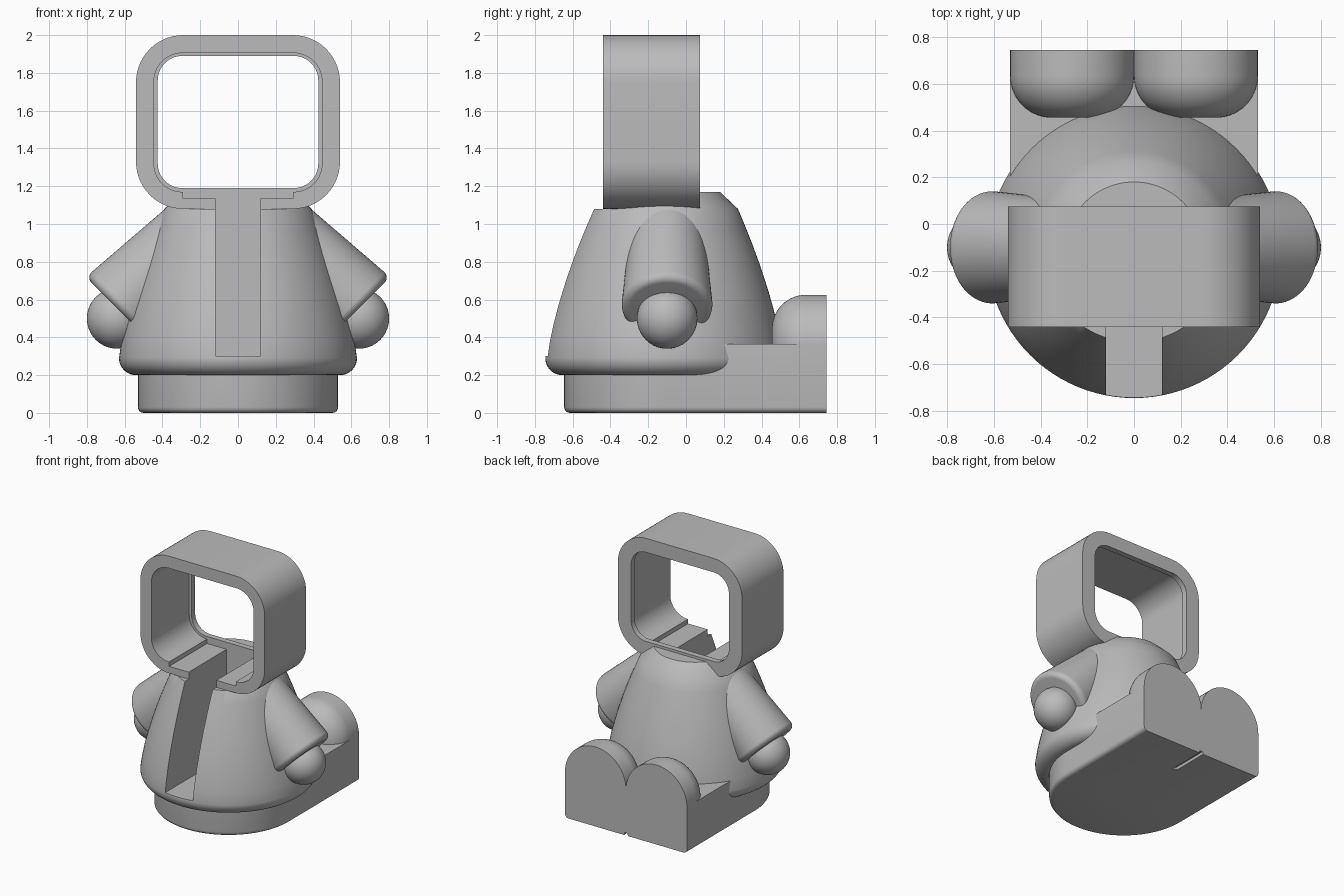
import bpy, bmesh, math
from mathutils import Vector

cube = bpy.data.objects.get("Cube")
if cube:
    bpy.data.objects.remove(cube, do_unlink=True)

grey = bpy.data.materials.new("plain grey")
grey.use_nodes = True
COLOUR = (0.5, 0.5, 0.5, 1)
grey.diffuse_color = COLOUR
grey.node_tree.nodes["Principled BSDF"].inputs["Base Color"].default_value = COLOUR

AXIS_Y = -0.115    # centre line of the body
HEAD_FRONT, HEAD_BACK, LIP = -0.44, 0.075, 0.03


def make(name, bm):
    bmesh.ops.recalc_face_normals(bm, faces=bm.faces)
    mesh = bpy.data.meshes.new(name)
    bm.to_mesh(mesh)
    bm.free()
    mesh.materials.append(grey)
    obj = bpy.data.objects.new(name, mesh)
    bpy.context.collection.objects.link(obj)
    return obj


def arc(cx, cy, r, start, end, steps=10):
    angles = [math.radians(start + (end - start) * i / steps) for i in range(steps + 1)]
    return [(cx + r * math.cos(a), cy + r * math.sin(a)) for a in angles]


def lathe(name, profile, steps=96):
    """Spin (radius, height) points around z."""
    bm = bmesh.new()
    verts = [bm.verts.new((r, 0, h)) for r, h in profile]
    edges = [bm.edges.new(pair) for pair in zip(verts, verts[1:])]
    bmesh.ops.spin(bm, geom=verts + edges, axis=(0, 0, 1), cent=(0, 0, 0),
                   angle=math.tau, steps=steps)
    bmesh.ops.remove_doubles(bm, verts=bm.verts, dist=0.0001)
    return make(name, bm)


def prism(name, outline, to_3d, push):
    """Extrude a flat outline."""
    bm = bmesh.new()
    face = bm.faces.new([bm.verts.new(to_3d(a, b)) for a, b in outline])
    new = bmesh.ops.extrude_face_region(bm, geom=[face])["geom"]
    bmesh.ops.translate(bm, vec=push, verts=[v for v in new if isinstance(v, bmesh.types.BMVert)])
    return make(name, bm)


def box(name, x, y0, y1, z0, z1):
    return prism(name, [(-x, y0), (x, y0), (x, y1), (-x, y1)],
                 lambda a, b: (a, b, z0), (0, 0, z1 - z0))


def rounded(name, x, z0, z1, r, y0, y1):
    """Rounded rectangle facing the front."""
    pts = []
    for sx, z, a in ((1, z1 - r, 0), (-1, z1 - r, 90), (-1, z0 + r, 180), (1, z0 + r, 270)):
        pts += arc(sx * (x - r), z, r, a, a + 90, 14)
    return prism(name, pts, lambda a, b: (a, y0, b), (0, y1 - y0, 0))


def cut(obj, *cutters):
    bpy.ops.object.select_all(action='DESELECT')
    bpy.context.view_layer.objects.active = obj
    obj.select_set(True)
    for cutter in cutters:
        mod = obj.modifiers.new("cut", 'BOOLEAN')
        mod.operation, mod.solver, mod.object = 'DIFFERENCE', 'EXACT', cutter
        bpy.ops.object.modifier_apply(modifier=mod.name)


# Cutters: front slot, shallow seat in the head, flat collar in front of the head
slot = box("slot_cutter", 0.12, -0.9, LIP, 0.3, 1.3)
sleeve_gap = box("sleeve_gap_cutter", 0.14, -0.9, 0.5, 0.3, 1.3)
seat = box("seat_cutter", 0.29, -0.6, LIP, 1.135, 1.3)
collar = box("collar_cutter", 0.7, -0.9, HEAD_FRONT, 1.08, 1.3)
room = rounded("room_cutter", 0.445, 1.17, 1.905, 0.15, -0.6, LIP)
window = rounded("window_cutter", 0.425, 1.19, 1.89, 0.13, -0.6, 0.3)
groove = prism("groove_cutter", [(-0.02, -0.01), (0.02, -0.01), (0.012, 0.02), (-0.012, 0.02)],
               lambda a, b: (a, 0.45, b), (0, 0.4, 0))
cutters = [slot, sleeve_gap, seat, collar, room, window, groove]

# Body: flared gown with a rounded hem and a sloped neck
gown = [(0.63 - 0.075 * (t / 9) - 0.17 * (t / 9) ** 1.6 + 0.005 * (t / 9), 0.29 + 0.79 * t / 9)
        for t in range(1, 10)]
body = lathe("body", [(0, 0.2)] + arc(0.54, 0.29, 0.09, -90, 0) + gown + [(0.295, 1.17), (0, 1.17)])
body.location.y = AXIS_Y
bpy.context.view_layer.update()
cut(body, slot, seat, collar)

# Head: hollow rounded frame with a narrow lip at the back
head = rounded("head_frame", 0.54, 1.08, 2.0, 0.25, HEAD_FRONT, HEAD_BACK)
cut(head, room, window, seat, slot)

# Base: round front, square back, softened lower edge
base = prism("base", arc(0, AXIS_Y, 0.53, 180, 360, 48) + [(0.53, 0.745), (-0.53, 0.745)],
             lambda a, b: (a, b, 0), (0, 0, 0.365))
bm = bmesh.new()
bm.from_mesh(base.data)
rim = [e for e in bm.edges if all(v.co.z < 0.01 for v in e.verts)
       and not all(v.co.y > 0.7 for v in e.verts)]
bmesh.ops.bevel(bm, geom=rim, offset=0.03, segments=4, profile=0.5, affect='EDGES')
bm.to_mesh(base.data)
bm.free()
cut(base, slot, groove)

parts = [body, head, base]
for side, x in (("left", 1), ("right", -1)):
    # Heel: lying cylinder with a rounded front end
    heel = lathe(side + "_heel", [(0, 0)] + [(0.265, 0)] + arc(0.085, 0.11, 0.18, 0, 90, 14) + [(0, 0.29)])
    heel.rotation_euler.x = math.radians(90)
    heel.location = (x * 0.265, 0.745, 0.36)

    # Sleeve: widening tube pointing down and out
    top, cuff = Vector((x * 0.23, -0.1, 0.951)), Vector((x * 0.605, -0.1, 0.52))
    length = (cuff - top).length
    sleeve = lathe(side + "_sleeve", [(0, 0), (0.2, 0)]
                   + arc(0.2, length - 0.04, 0.04, 0, 90, 8) + [(0, length)], 64)
    sleeve.location = top
    sleeve.rotation_euler = Vector((x, 0, -1)).to_track_quat('Z', 'Y').to_euler()
    bpy.context.view_layer.update()
    cut(sleeve, sleeve_gap)

    # Hand
    hand = lathe(side + "_hand", arc(0, 0, 0.16, -90, 90, 32), 64)
    hand.location = (x * 0.64, -0.1, 0.5)
    parts += [heel, sleeve, hand]

for cutter in cutters:
    bpy.data.objects.remove(cutter, do_unlink=True)

# Smooth curves, crisp corners
bpy.ops.object.select_all(action='DESELECT')
for obj in parts:
    obj.select_set(True)
bpy.context.view_layer.objects.active = body
bpy.ops.object.shade_smooth_by_angle(angle=math.radians(30))
